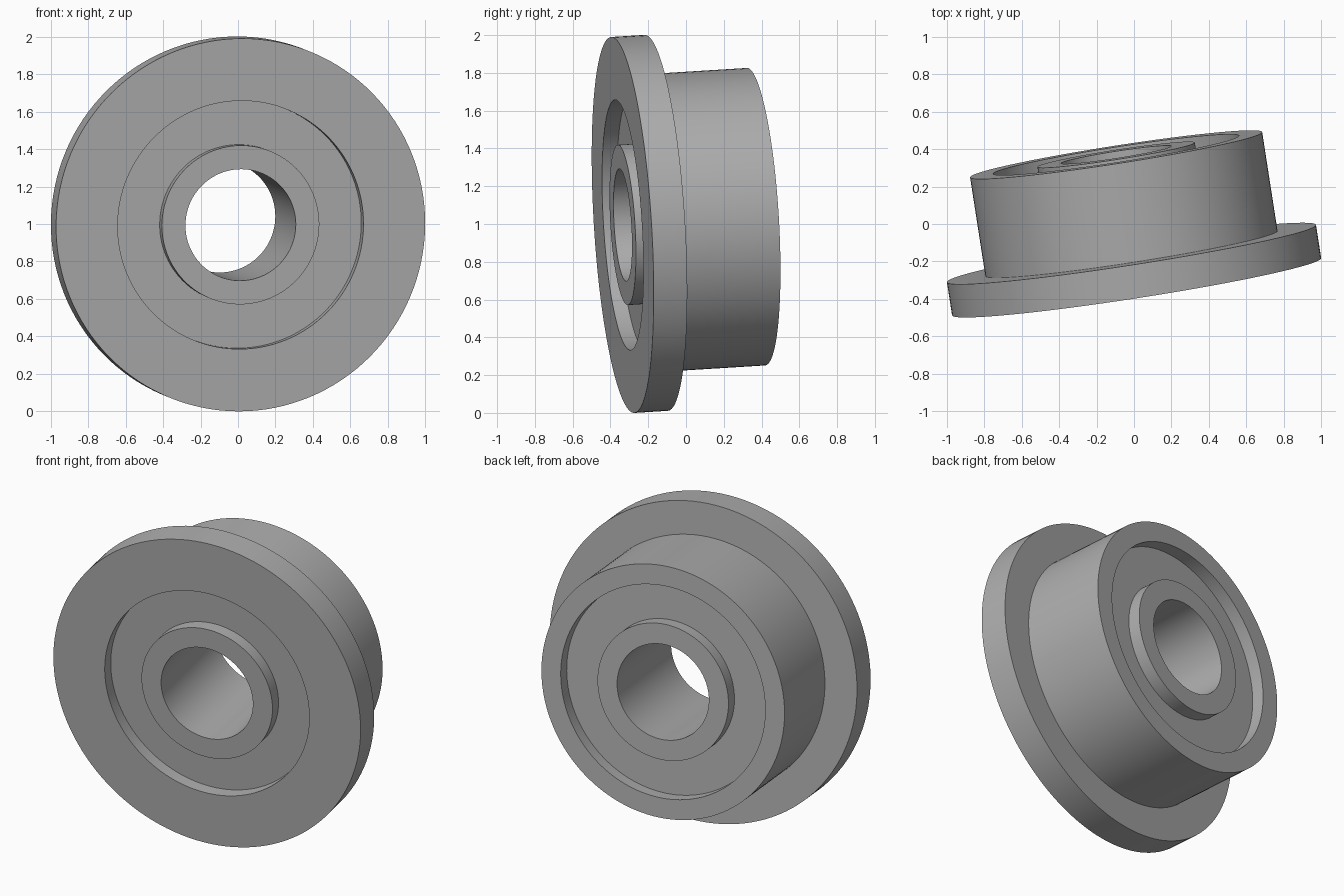
import bpy, bmesh, math
from mathutils import Vector, Matrix

cube = bpy.data.objects.get("Cube")
if cube:
    bpy.data.objects.remove(cube, do_unlink=True)

# Main dimensions along the tilted axle
LENGTH, FLANGE, RECESS, SHIELD = 0.715, 0.18, 0.08, 0.04
R_FLANGE, R_BODY, R_RECESS, R_INNER, R_BORE = 0.997, 0.789, 0.664, 0.425, 0.298
AXIS = Vector((-0.153, 0.986, 0.061)).normalized()
FRONT_CENTRE = Vector((0.014, -0.335, 0.995))
PLACE = Matrix.Translation(FRONT_CENTRE) @ AXIS.to_track_quat('Z', 'Y').to_matrix().to_4x4()

steel = bpy.data.materials.new("grey_steel")
steel.use_nodes = True
grey = (0.42, 0.42, 0.42, 1)
steel.diffuse_color = grey
steel.node_tree.nodes["Principled BSDF"].inputs["Base Color"].default_value = grey


def revolve(name, profile, steps=128):
    """Spin a closed (radius, depth) outline around the axle."""
    bm = bmesh.new()
    verts = [bm.verts.new((r, 0, d)) for r, d in profile]
    edges = [bm.edges.new((v, verts[i - 1])) for i, v in enumerate(verts)]
    bmesh.ops.spin(bm, geom=verts + edges, axis=(0, 0, 1), cent=(0, 0, 0),
                   angle=math.tau, steps=steps)
    bmesh.ops.remove_doubles(bm, verts=bm.verts, dist=1e-4)
    bmesh.ops.recalc_face_normals(bm, faces=bm.faces)
    mesh = bpy.data.meshes.new(name)
    bm.to_mesh(mesh)
    bm.free()
    mesh.materials.append(steel)
    obj = bpy.data.objects.new(name, mesh)
    obj.matrix_world = PLACE
    bpy.context.collection.objects.link(obj)
    return obj


def sleeve(name, inner, outer, start, end):
    return revolve(name, [(inner, start), (outer, start), (outer, end), (inner, end)])


# Outer ring with its front flange
parts = [revolve("outer_ring", [
    (R_RECESS, 0), (R_FLANGE, 0), (R_FLANGE, FLANGE),
    (R_BODY, FLANGE), (R_BODY, LENGTH), (R_RECESS, LENGTH)])]

# Inner ring around the bore
parts.append(sleeve("inner_ring", R_BORE, R_INNER, 0, LENGTH))

# Recessed shields closing the gap at each end
parts.append(sleeve("front_shield", R_INNER, R_RECESS, RECESS, RECESS + SHIELD))
parts.append(sleeve("back_shield", R_INNER, R_RECESS,
                    LENGTH - RECESS - SHIELD, LENGTH - RECESS))

# Smooth round walls, crisp rims
bpy.ops.object.select_all(action='DESELECT')
for obj in parts:
    obj.select_set(True)
bpy.context.view_layer.objects.active = parts[0]
bpy.ops.object.shade_smooth_by_angle(angle=math.radians(30))
